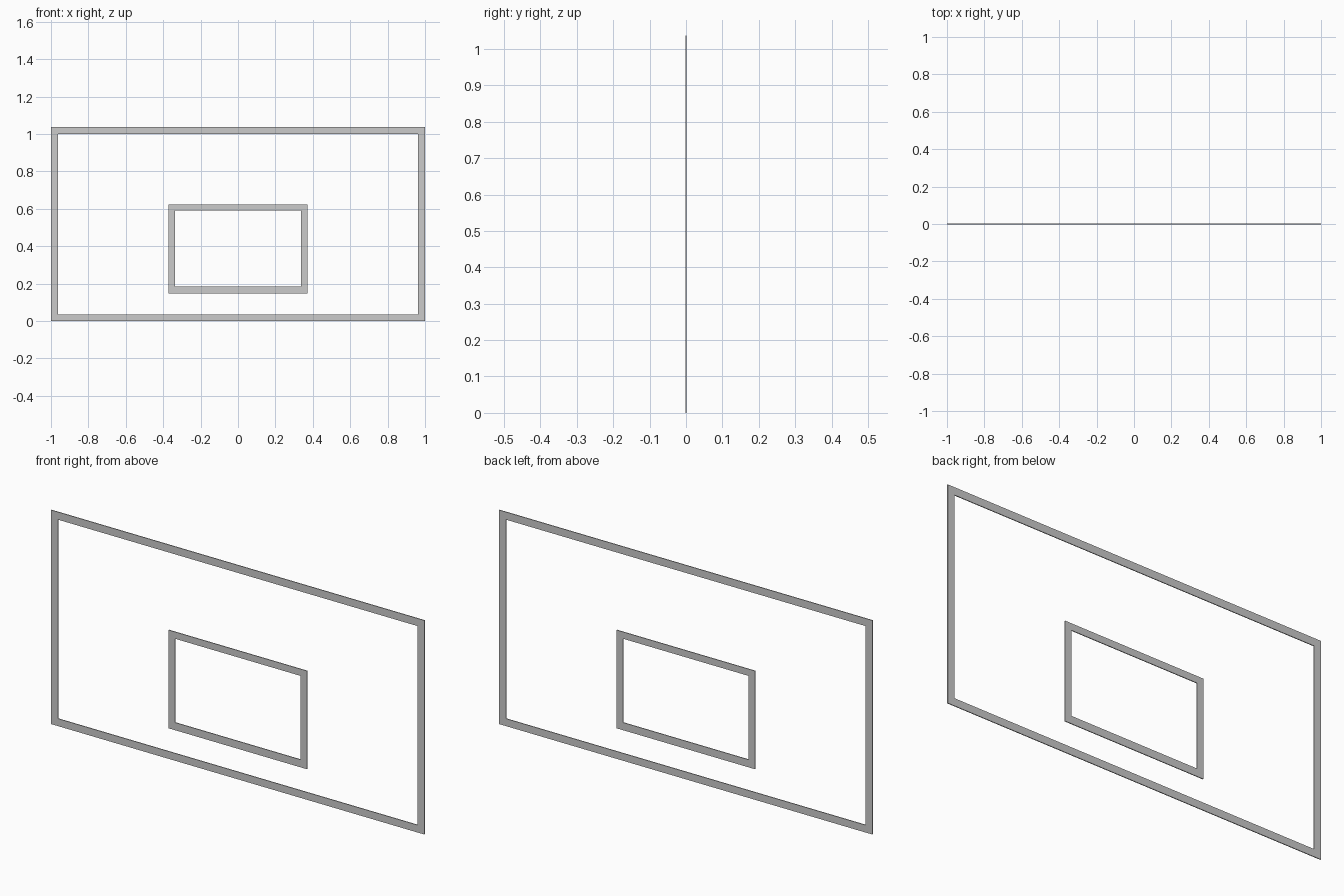
import bpy, bmesh

if "Cube" in bpy.data.objects:
    bpy.data.objects.remove(bpy.data.objects["Cube"])

THICK = 0.004


def frame(name, outer, hole):
    """Flat rectangular frame in the XZ plane; rects are (half_width, z_min, z_max)."""
    bm = bmesh.new()
    rings = []
    for y in (-THICK / 2, THICK / 2):
        for w, lo, hi in (outer, hole):
            rings.append([bm.verts.new((x, y, z))
                          for x, z in ((-w, lo), (w, lo), (w, hi), (-w, hi))])
    front_out, front_in, back_out, back_in = rings
    # front, back, outer rim and inner rim
    for a, b in ((front_out, front_in), (front_in, back_in),
                 (back_in, back_out), (back_out, front_out)):
        for i in range(4):
            j = (i + 1) % 4
            bm.faces.new((a[i], a[j], b[j], b[i]))
    bmesh.ops.recalc_face_normals(bm, faces=bm.faces)
    mesh = bpy.data.meshes.new(name)
    bm.to_mesh(mesh)
    bm.free()
    obj = bpy.data.objects.new(name, mesh)
    bpy.context.collection.objects.link(obj)
    return obj


# Border line around the board
frame("outer_border", (1.0, 0.0, 1.037), (0.963, 0.036, 1.0))
# Target rectangle in the lower middle
frame("inner_target", (0.371, 0.148, 0.624), (0.337, 0.185, 0.591))
